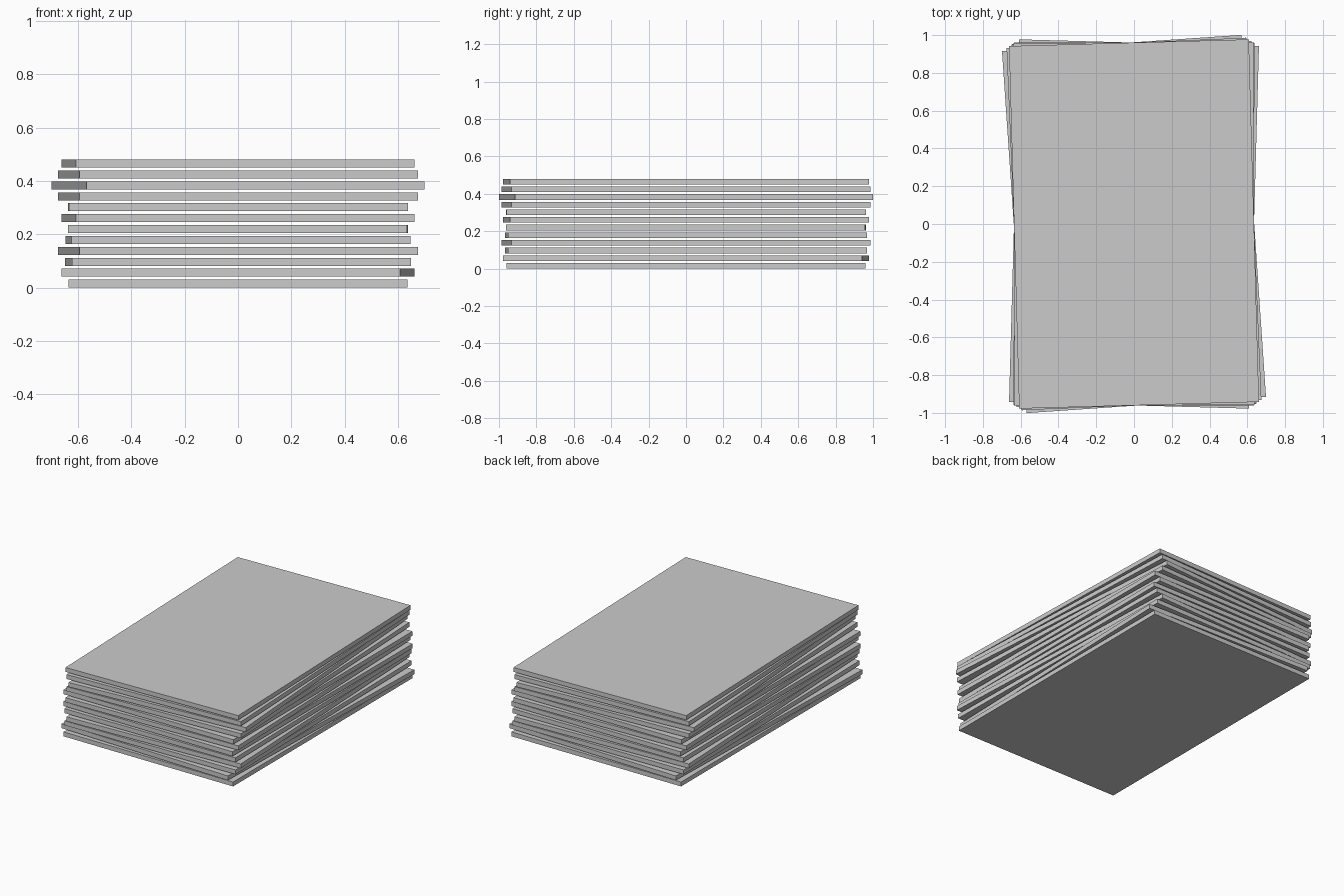
import bpy
import math

if "Cube" in bpy.data.objects:
    bpy.data.objects.remove(bpy.data.objects["Cube"])

WIDTH, DEPTH, THICK = 1.27, 1.92, 0.03
PITCH = 0.0409  # spacing from one sheet to the next

# Twist of each sheet in degrees, bottom to top
TWISTS = [0, -1.6, 0.8, 2.4, 0.7, -0.15, 1.6, 0.1, 2.45, 3.9, 2.4, 1.6]


def add_sheet(name, z, twist):
    bpy.ops.mesh.primitive_cube_add(size=1, location=(0, 0, z + THICK / 2),
                                    rotation=(0, 0, math.radians(twist)))
    sheet = bpy.context.object
    sheet.name = name
    sheet.scale = (WIDTH, DEPTH, THICK)


# Loose stack of thin sheets
for i, twist in enumerate(TWISTS):
    add_sheet(f"sheet_{i + 1:02d}", i * PITCH, twist)
